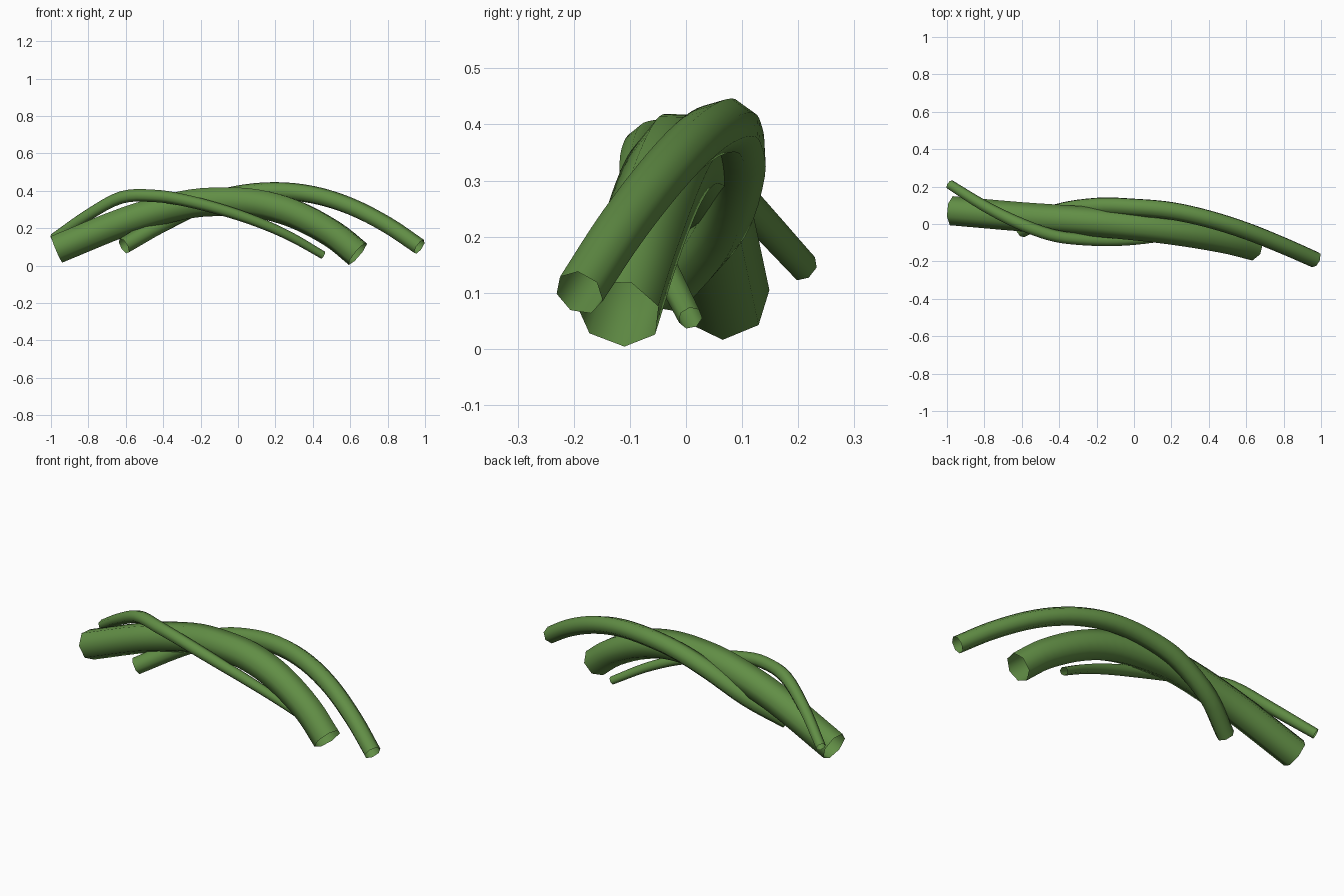
import bpy, bmesh, math
from mathutils import Vector

if "Cube" in bpy.data.objects:
    bpy.data.objects.remove(bpy.data.objects["Cube"])

SIDES = 7
STEPS = 4

green = bpy.data.materials.new("vine green")
green.diffuse_color = (0.12, 0.27, 0.06, 1)
green.use_nodes = True
green.node_tree.nodes["Principled BSDF"].inputs["Base Color"].default_value = green.diffuse_color


def spline(points):
    """Catmull-Rom samples through (x, y, z, radius) points."""
    p = [Vector(q) for q in points]
    p = [2 * p[0] - p[1]] + p + [2 * p[-1] - p[-2]]
    out = []
    for a, b, c, d in zip(p, p[1:], p[2:], p[3:]):
        for i in range(STEPS):
            t = i / STEPS
            out.append(0.5 * (2 * b + (c - a) * t + (2 * a - 5 * b + 4 * c - d) * t * t
                              + (3 * b - a - 3 * c + d) * t ** 3))
    return out + [p[-2]]


def vine(name, points, turn=0.0):
    """Open-ended tube swept along a path."""
    path = spline(points)
    bm = bmesh.new()
    rings = []
    for i, s in enumerate(path):
        tangent = (path[min(i + 1, len(path) - 1)] - path[max(i - 1, 0)]).to_3d().normalized()
        side = Vector((0, 0, 1)).cross(tangent).normalized()
        up = tangent.cross(side)
        ring = []
        for k in range(SIDES):
            a = turn + 2 * math.pi * k / SIDES
            ring.append(bm.verts.new(s.to_3d() + s.w * (math.cos(a) * side + math.sin(a) * up)))
        rings.append(ring)
    for r, q in zip(rings, rings[1:]):
        for k in range(SIDES):
            j = (k + 1) % SIDES
            bm.faces.new((r[k], r[j], q[j], q[k])).smooth = True
    mesh = bpy.data.meshes.new(name)
    bm.to_mesh(mesh)
    bm.free()
    mesh.materials.append(green)
    bpy.context.collection.objects.link(bpy.data.objects.new(name, mesh))


# thick main vine
vine("thick_vine", [
    (-0.97, 0.07, 0.09, 0.08), (-0.6, 0.038, 0.24, 0.08), (-0.3, 0.018, 0.325, 0.08),
    (-0.1, 0.0, 0.345, 0.08), (0.1, -0.02, 0.335, 0.08), (0.3, -0.048, 0.28, 0.079),
    (0.5, -0.085, 0.175, 0.077), (0.64, -0.12, 0.064, 0.077)], 0.2)

# medium vine crossing behind and over
vine("medium_vine", [
    (-0.61, -0.03, 0.105, 0.046), (-0.42, 0.06, 0.215, 0.048), (-0.2, 0.095, 0.325, 0.049),
    (0.0, 0.09, 0.38, 0.049), (0.2, 0.072, 0.398, 0.049), (0.4, 0.028, 0.378, 0.048),
    (0.6, -0.035, 0.316, 0.047), (0.8, -0.115, 0.214, 0.046), (0.97, -0.19, 0.1, 0.045)], 0.5)

# thin vine winding over the front
vine("thin_vine", [
    (-0.985, 0.21, 0.145, 0.027), (-0.8, 0.095, 0.27, 0.031), (-0.62, 0.005, 0.365, 0.034),
    (-0.45, -0.058, 0.373, 0.034), (-0.3, -0.082, 0.352, 0.033), (-0.1, -0.09, 0.302, 0.031),
    (0.1, -0.075, 0.235, 0.028), (0.28, -0.042, 0.155, 0.025), (0.455, 0.008, 0.055, 0.022)])
